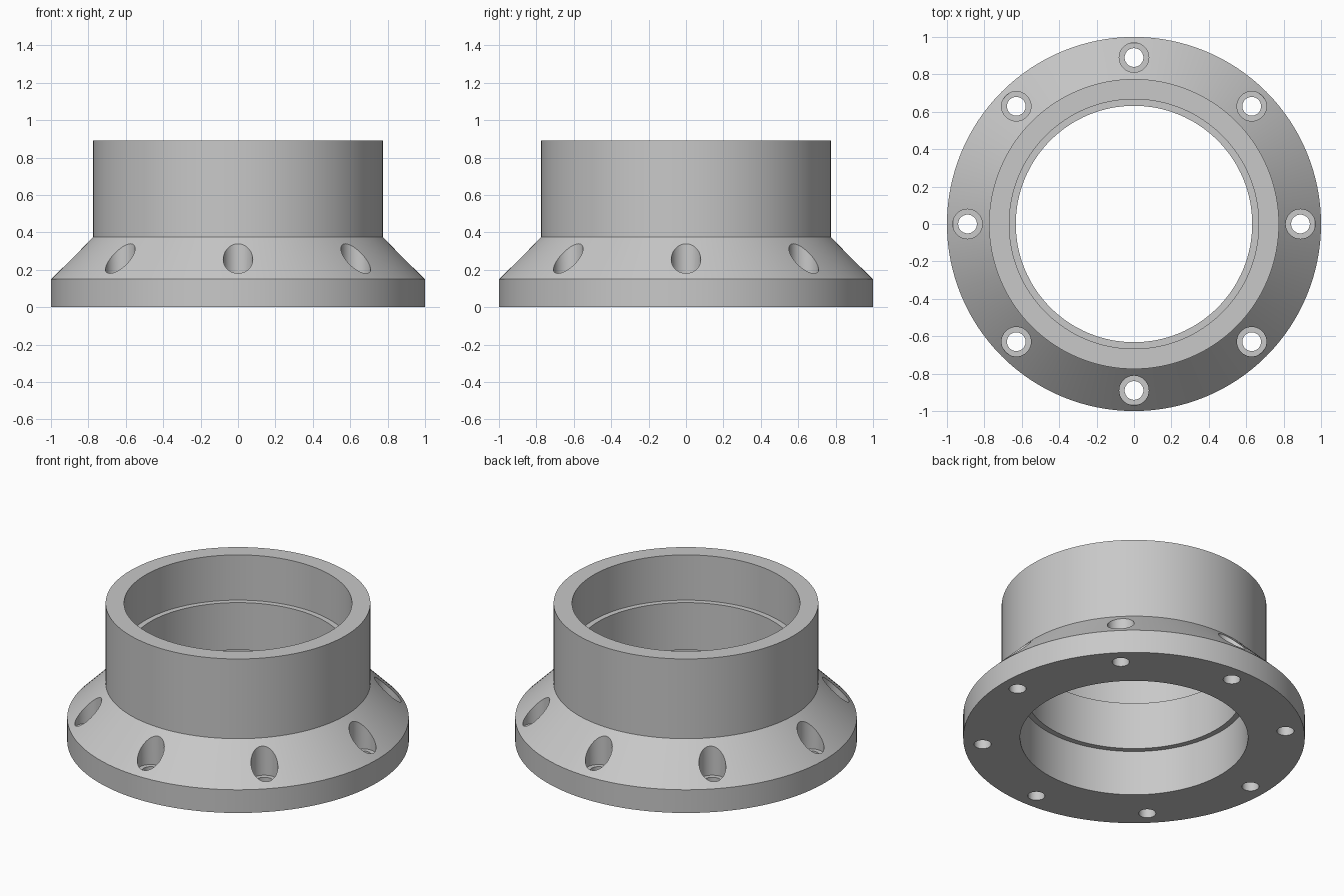
import bpy, bmesh
from math import cos, sin, pi, radians

cube = bpy.data.objects.get("Cube")
if cube:
    bpy.data.objects.remove(cube)

grey = bpy.data.materials.new("machined grey")
grey.use_nodes = True
colour = (0.58, 0.58, 0.58, 1)
grey.diffuse_color = colour
grey.node_tree.nodes["Principled BSDF"].inputs["Base Color"].default_value = colour


def lathe(bm, profile, segments, centre=(0, 0), solid=False):
    """Spin a (radius, z) profile; a solid gets end caps, otherwise the profile closes on itself."""
    rings = []
    for r, z in profile:
        rings.append([bm.verts.new((centre[0] + r * cos(2 * pi * i / segments),
                                    centre[1] + r * sin(2 * pi * i / segments), z))
                      for i in range(segments)])
    pairs = list(zip(rings, rings[1:]))
    if solid:
        bm.faces.new(rings[0])
        bm.faces.new(rings[-1])
    else:
        pairs.append((rings[-1], rings[0]))
    for a, b in pairs:
        for i in range(segments):
            j = (i + 1) % segments
            bm.faces.new((a[i], a[j], b[j], b[i]))


def finish(bm, name):
    bmesh.ops.recalc_face_normals(bm, faces=bm.faces[:])
    mesh = bpy.data.meshes.new(name)
    bm.to_mesh(mesh)
    bm.free()
    mesh.materials.append(grey)
    obj = bpy.data.objects.new(name, mesh)
    bpy.context.collection.objects.link(obj)
    return obj


# Flanged collar: flange, sloped shoulder, tube, and a bore with a raised inner band
bore, band = 0.667, 0.632
bm = bmesh.new()
lathe(bm, [(bore, 0), (1, 0), (1, 0.15), (0.775, 0.375), (0.775, 0.89),
           (bore, 0.89), (bore, 0.598), (band, 0.598), (band, 0.292), (bore, 0.292)], 128)
collar = finish(bm, "flanged_collar")

# Eight counterbored bolt holes
bm = bmesh.new()
for k in range(8):
    a = k * pi / 4
    lathe(bm, [(0.05, -0.1), (0.05, 0.15), (0.079, 0.15), (0.079, 0.6)], 40,
          (0.89 * cos(a), 0.89 * sin(a)), solid=True)
cutter = finish(bm, "bolt_hole_cutter")

cut = collar.modifiers.new("bolt holes", "BOOLEAN")
cut.operation = "DIFFERENCE"
cut.solver = "EXACT"
cut.object = cutter
bpy.ops.object.select_all(action="DESELECT")
collar.select_set(True)
bpy.context.view_layer.objects.active = collar
bpy.ops.object.modifier_apply(modifier=cut.name)
bpy.data.objects.remove(cutter)

bpy.ops.object.shade_smooth_by_angle(angle=radians(30))
